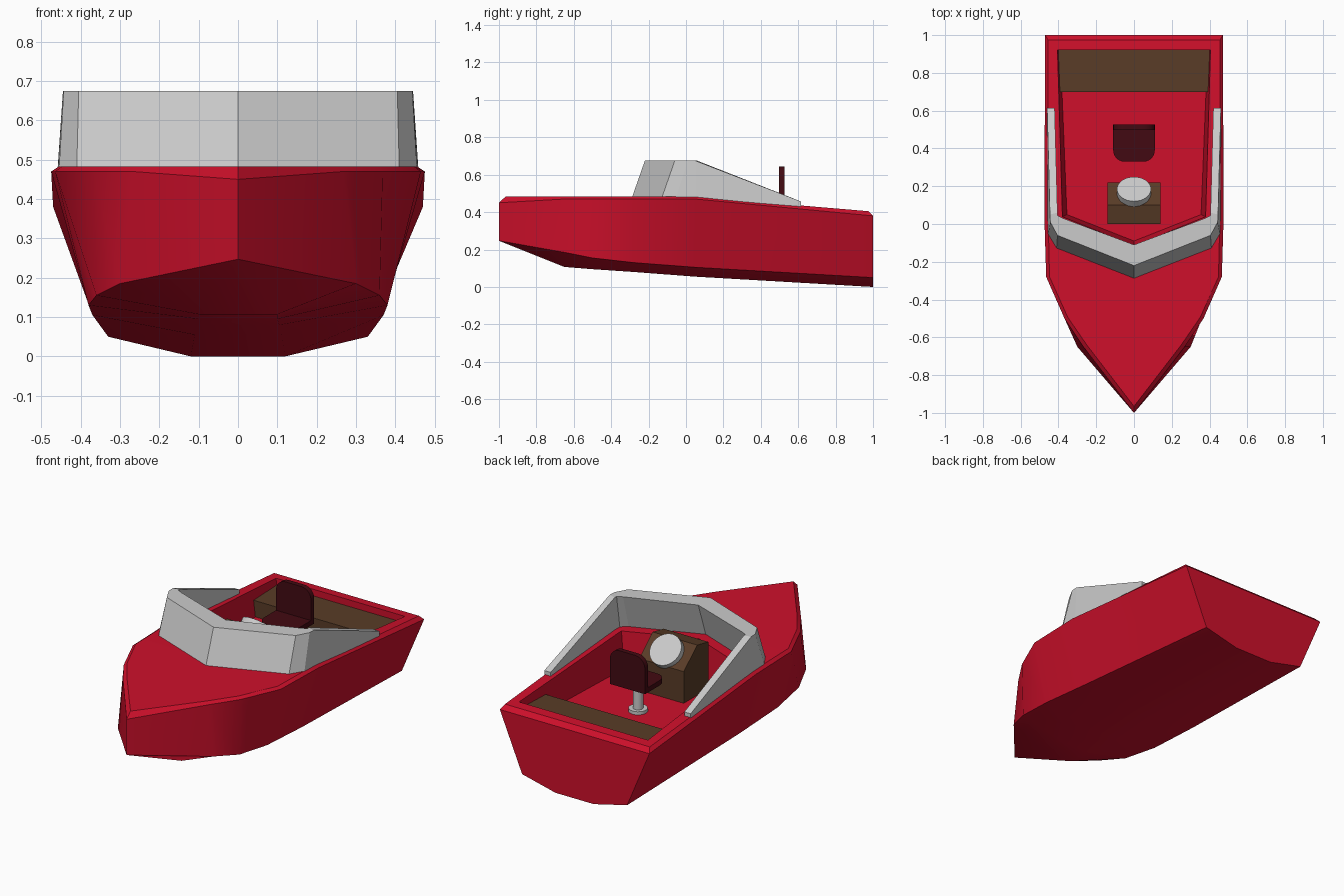
import bpy, bmesh, math
from mathutils import Matrix, Vector

if "Cube" in bpy.data.objects:
    bpy.data.objects.remove(bpy.data.objects["Cube"])


def material(name, rgb):
    m = bpy.data.materials.new(name)
    m.diffuse_color = (*rgb, 1)
    m.use_nodes = True
    m.node_tree.nodes["Principled BSDF"].inputs["Base Color"].default_value = m.diffuse_color
    return m


RED = material("red", (0.62, 0.005, 0.024))
BROWN = material("brown", (0.10, 0.045, 0.02))
MAROON = material("maroon", (0.055, 0.003, 0.006))


def finish(name, bm, mat=None, smooth=None):
    bmesh.ops.remove_doubles(bm, verts=bm.verts, dist=1e-4)
    bmesh.ops.recalc_face_normals(bm, faces=bm.faces)
    me = bpy.data.meshes.new(name)
    bm.to_mesh(me)
    bm.free()
    ob = bpy.data.objects.new(name, me)
    bpy.context.collection.objects.link(ob)
    if mat:
        me.materials.append(mat)
    if smooth:
        bpy.ops.object.select_all(action='DESELECT')
        ob.select_set(True)
        bpy.context.view_layer.objects.active = ob
        bpy.ops.object.shade_smooth_by_angle(angle=math.radians(smooth))
    return ob


def loft(rings, caps=True):
    """Bridge closed rings of equal point count."""
    bm = bmesh.new()
    vs = [[bm.verts.new(p) for p in r] for r in rings]
    n = len(vs[0])
    for a, b in zip(vs, vs[1:]):
        for i in range(n):
            j = (i + 1) % n
            bm.faces.new((a[i], a[j], b[j], b[i]))
    if caps:
        bm.faces.new(vs[0])
        bm.faces.new(vs[-1])
    return bm, vs


def cylinder(name, r, depth, matrix, segs=32, mat=None):
    bm = bmesh.new()
    bmesh.ops.create_cone(bm, cap_ends=True, segments=segs, radius1=r, radius2=r,
                          depth=depth, matrix=matrix)
    return finish(name, bm, mat, 40)


# Hull: y, bottom x/z, chine x/z, sheer x/z, deck x/y/z
stations = [
    (1.00, .12, .000, .33, .05, .470, .38, .455, .975, .405),
    (0.05, .11, .055, .37, .105, .475, .47, .455, .05, .483),
    (-.28, .105, .08, .38, .13, .465, .47, .447, -.28, .483),
    (-.50, .10, .095, .36, .155, .368, .47, .35, -.495, .483),
    (-.65, .10, .107, .30, .185, .268, .47, .25, -.64, .483),
    (-1.0, .00, .247, .00, .247, .000, .45, .00, -.965, .483),
]
rings = []
for y, bx, bz, cx, cz, sx, sz, dx, dy, dz in stations:
    half = [(bx, y, bz), (cx, y, cz), (sx, y, sz), (dx, dy, dz)]
    rings.append(half + [(-p[0], p[1], p[2]) for p in reversed(half)])
bm, vs = loft(rings, caps=False)
s = vs[0]
bm.faces.new((s[0], s[1], s[2], s[5], s[6], s[7]))
bm.faces.new((s[2], s[3], s[4], s[5]))
hull = finish("hull", bm, RED)

# Cockpit recess cut with tapered walls
FLOOR = 0.28


def opening(z):
    t = (z - FLOOR) / 0.17
    h = [(0.39 + .02 * t, .92), (.355 + .02 * t, .05 - .01 * t)]
    return ([(x, y, z) for x, y in h] + [(0, -.09 - .02 * t, z)]
            + [(-x, y, z) for x, y in reversed(h)])


cutter = finish("cockpit_cutter", loft([opening(FLOOR), opening(.60)])[0], RED)
cutter.hide_render = True
mod = hull.modifiers.new("cockpit", 'BOOLEAN')
mod.object = cutter
mod.operation = 'DIFFERENCE'
mod.solver = 'EXACT'
bpy.ops.object.select_all(action='DESELECT')
hull.select_set(True)
bpy.context.view_layer.objects.active = hull
bpy.ops.object.modifier_apply(modifier=mod.name)
bpy.data.objects.remove(cutter)
bpy.ops.object.shade_smooth_by_angle(angle=math.radians(25))

# Windshield: outer bottom, outer top, inner top, inner bottom per station
half = [
    [(0, -.29, .475), (0, -.22, .675), (0, -.11, .675), (0, -.18, .475)],
    [(.41, -.13, .475), (.405, -.06, .675), (.375, .03, .675), (.38, -.03, .475)],
    [(.455, -.055, .475), (.443, .01, .675), (.405, .045, .675), (.415, 0, .475)],
    [(.458, .05, .475), (.445, .05, .675), (.405, .06, .675), (.415, .06, .475)],
    [(.46, .615, .43), (.46, .615, .457), (.42, .615, .457), (.42, .615, .43)],
]
left = [[(-x, y, z) for x, y, z in r] for r in reversed(half[1:])]
finish("windshield", loft(left + half)[0])


# Prism from a 2D profile, placed by a mapping function
def prism(name, prof, a, b, place, mat, smooth=None):
    return finish(name, loft([[place(u, v, w) for u, v in prof] for w in (a, b)])[0],
                  mat, smooth)


# Bench and console
prism("rear_bench", [(.70, FLOOR - .01), (.92, FLOOR - .01), (.92, .372), (.70, .372)],
      -.408, .408, lambda u, v, w: (w, u, v), BROWN)
prism("console", [(0, FLOOR - .01), (.22, FLOOR - .01), (.22, .46), (.10, .565), (0, .545)],
      -.14, .14, lambda u, v, w: (w, u, v), BROWN)

# Steering wheel disc, tilted toward the seat
tilt = math.radians(-44)
axis = Vector((0, math.sin(-tilt), math.cos(tilt)))
centre = Vector((0, .185, .535)) - axis * .02
cylinder("steering_wheel", .09, .04, Matrix.Translation(centre) @ Matrix.Rotation(tilt, 4, 'X'))


# Seat: rounded pan and back on a pedestal
def rounded(w, v0, v1, r, n=6):
    sgn = 1 if v1 > v0 else -1
    arc = [(w - r + r * math.cos(t), v1 - sgn * r * (1 - math.sin(t)))
           for t in (math.pi / 2 * i / n for i in range(n + 1))]
    h = [(w, v0)] + arc
    return h + [(-u, v) for u, v in reversed(h)]


prism("seat_pan", rounded(.11, .525, .33, .06), .44, .468,
      lambda u, v, w: (u, v, w), MAROON, 30)
prism("seat_back", rounded(.11, .445, .645, .06), .498, .526,
      lambda u, v, w: (u, w, v), MAROON, 30)
cylinder("seat_pedestal", .027, .17, Matrix.Translation((0, .43, .36)), 24)
cylinder("seat_foot", .05, .02, Matrix.Translation((0, .43, FLOOR + .008)), 24)
